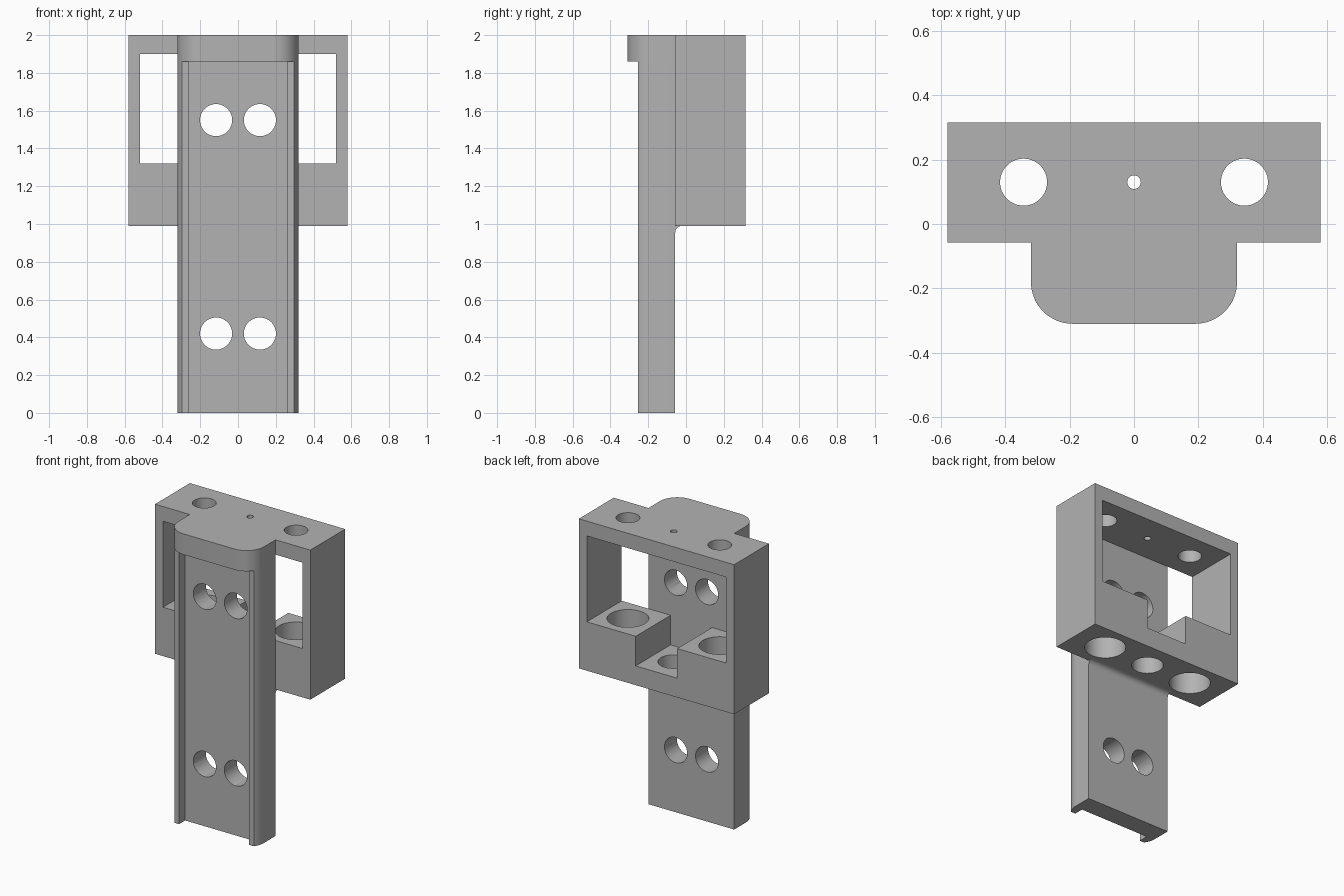
import bpy, bmesh
from math import sin, cos, pi, radians
from mathutils import Matrix

cube = bpy.data.objects.get("Cube")
if cube:
    bpy.data.objects.remove(cube, do_unlink=True)

grey = bpy.data.materials.new("mid grey")
grey.use_nodes = True
colour = (0.45, 0.45, 0.45, 1)
grey.diffuse_color = colour
grey.node_tree.nodes["Principled BSDF"].inputs["Base Color"].default_value = colour


def add_object(name, bm):
    bmesh.ops.recalc_face_normals(bm, faces=bm.faces)
    mesh = bpy.data.meshes.new(name)
    bm.to_mesh(mesh)
    bm.free()
    mesh.materials.append(grey)
    obj = bpy.data.objects.new(name, mesh)
    bpy.context.collection.objects.link(obj)
    return obj


def prism(name, points, axis, low, high):
    """Extrude a closed 2D profile along x (y,z), y (x,z) or z (x,y)."""
    place = {"x": lambda a, b: (low, a, b),
             "y": lambda a, b: (a, low, b),
             "z": lambda a, b: (a, b, low)}[axis]
    bm = bmesh.new()
    face = bm.faces.new([bm.verts.new(place(a, b)) for a, b in points])
    ext = bmesh.ops.extrude_face_region(bm, geom=[face])
    verts = [v for v in ext["geom"] if isinstance(v, bmesh.types.BMVert)]
    step = [(high - low) * (axis == c) for c in "xyz"]
    bmesh.ops.translate(bm, verts=verts, vec=step)
    return add_object(name, bm)


def rod(centre, r1, r2, length, axis):
    """Round cutter; r1 is the end towards -z, or -y when axis is y."""
    bm = bmesh.new()
    turn = Matrix.Rotation(radians(-90), 4, "X") if axis == "y" else Matrix()
    bmesh.ops.create_cone(bm, cap_ends=True, segments=64, radius1=r1, radius2=r2,
                          depth=length, matrix=Matrix.Translation(centre) @ turn)
    return add_object("cutter", bm)


def cut(obj, cutter):
    cutter.hide_render = True
    mod = obj.modifiers.new("cut", "BOOLEAN")
    mod.operation, mod.solver, mod.object = "DIFFERENCE", "EXACT", cutter
    bpy.context.view_layer.objects.active = obj
    bpy.ops.object.modifier_apply(modifier=mod.name)
    bpy.data.objects.remove(cutter, do_unlink=True)


def arc(cx, cy, r, start, end, n=16):
    return [(cx + r * cos(radians(start + (end - start) * i / n)),
             cy + r * sin(radians(start + (end - start) * i / n))) for i in range(n + 1)]


def mirrored(half):
    return half + [(-x, y) for x, y in reversed(half)]


BACK, SEAM, FLOOR, LIP = 0.315, -0.057, -0.19, -0.255
HALF, ROUND, STOP = 0.32, 0.13, 1.86
MID_Y = 0.13

# Rail: rounded sides, flat lips and a shallow front channel
side = arc(HALF - ROUND, -0.18, ROUND, 0, -35.2)
rail = prism("front_rail", mirrored([(HALF, SEAM)] + side +
             [(0.262, LIP), (0.262, FLOOR)]), "z", 0, STOP)

# Screw holes with a slightly eased front rim
for z in (0.42, 1.55):
    for x in (-0.116, 0.116):
        cut(rail, rod((x, -0.12, z), 0.085, 0.085, 0.4, "y"))
        cut(rail, rod((x, FLOOR, z), 0.091, 0.079, 0.024, "y"))

# Rounded stop at the head of the rail
cap = prism("top_stop", mirrored([(HALF, SEAM)] +
            arc(HALF - ROUND, -0.18, ROUND, 0, -90)), "z", STOP, 2)

# Frame block with a stepped window running front to back
frame = prism("frame_block", mirrored([(0.58, 0.99), (0.58, 2)]), "y", SEAM, BACK)
window = mirrored([(0.155, 1.12), (0.155, 1.32), (0.52, 1.32), (0.52, 1.9)])
cut(frame, prism("cutter", window, "y", SEAM - 0.1, BACK + 0.1))

# Vertical bores: top guides, pilot hole, bottom seats and centre seat
for x, z, r in ((-0.343, 2, 0.073), (0.343, 2, 0.073), (0, 2, 0.021),
                (-0.343, 1.15, 0.128), (0.343, 1.15, 0.128), (0, 1.05, 0.098)):
    cut(frame, rod((x, MID_Y, z), r, r, 0.4, "z"))

# Concave fillet under the block
R = 0.035
fillet = prism("under_fillet", [(SEAM, 0.99)] +
               arc(SEAM + R, 0.99 - R, R, 180, 90, 8)[::1], "x", -HALF, HALF)

for obj in (rail, cap, frame, fillet):
    bpy.ops.object.select_all(action="DESELECT")
    obj.select_set(True)
    bpy.context.view_layer.objects.active = obj
    bpy.ops.object.shade_smooth_by_angle(angle=radians(25))
